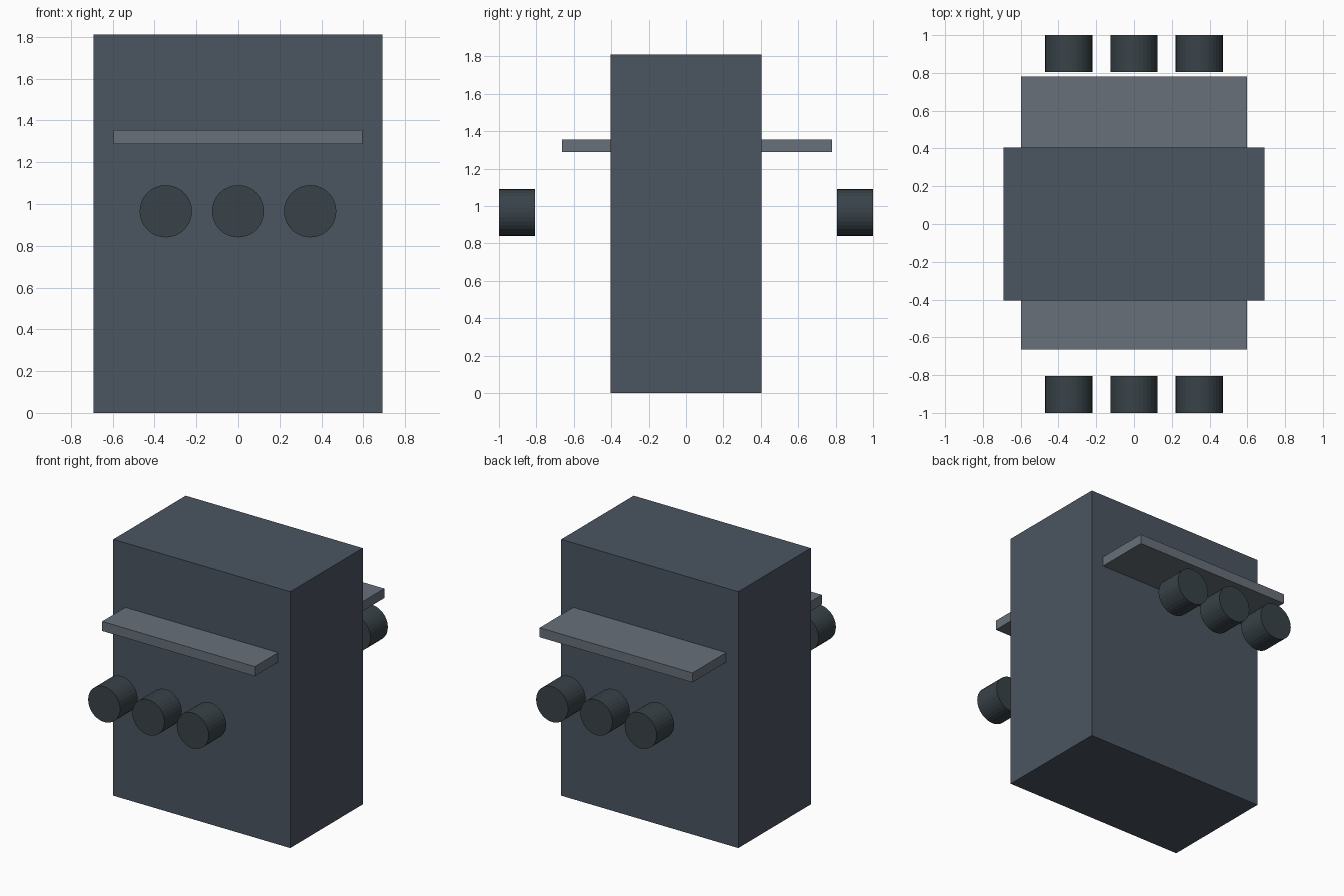
import bpy
from math import radians

if "Cube" in bpy.data.objects:
    bpy.data.objects.remove(bpy.data.objects["Cube"])


def material(name, rgb):
    m = bpy.data.materials.new(name)
    m.diffuse_color = (*rgb, 1)
    m.use_nodes = True
    m.node_tree.nodes["Principled BSDF"].inputs["Base Color"].default_value = m.diffuse_color
    return m


BODY = material("body_grey", (0.07, 0.09, 0.12))
SHELF = material("shelf_grey", (0.14, 0.16, 0.19))
DRUM = material("dark_grey", (0.04, 0.055, 0.065))


def finish(name, mat):
    ob = bpy.context.object
    ob.name = name
    ob.data.materials.append(mat)
    return ob


def box(name, lo, hi, mat):
    bpy.ops.mesh.primitive_cube_add(size=1, location=[(a + b) / 2 for a, b in zip(lo, hi)])
    ob = finish(name, mat)
    ob.scale = [b - a for a, b in zip(lo, hi)]
    bpy.ops.object.transform_apply(location=False, rotation=False, scale=True)
    return ob


# Main cabinet
box("cabinet", (-0.692, -0.404, 0), (0.692, 0.404, 1.81), BODY)

# Front shelf is shallower than the back one
box("front_shelf", (-0.597, -0.664, 1.288), (0.597, -0.404, 1.355), SHELF)
box("back_shelf", (-0.597, 0.404, 1.288), (0.597, 0.78, 1.355), SHELF)

# Row of three free-standing drums on each side
for side, y in (("front", -0.903), ("back", 0.903)):
    for i, x in enumerate((-0.346, 0, 0.346)):
        bpy.ops.mesh.primitive_cylinder_add(vertices=32, radius=0.125, depth=0.194,
                                            location=(x, y, 0.965),
                                            rotation=(radians(90), 0, 0))
        finish(f"{side}_drum_{i + 1}", DRUM)
